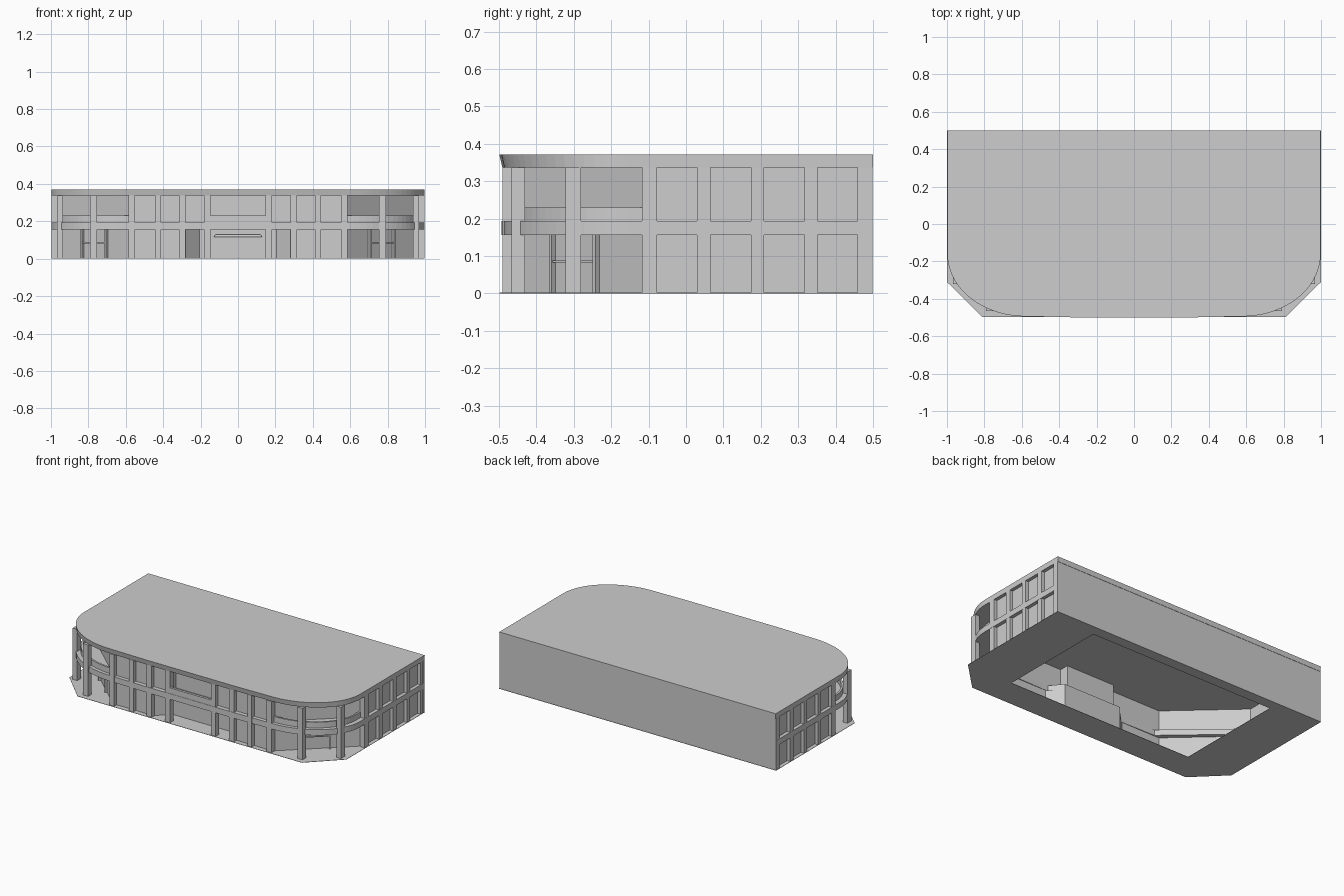
import bpy, bmesh, math
from mathutils import Vector

if "Cube" in bpy.data.objects:
    bpy.data.objects.remove(bpy.data.objects["Cube"], do_unlink=True)

grey = bpy.data.materials.new("plain grey")
grey.use_nodes = True
grey.diffuse_color = (0.61, 0.61, 0.61, 1)
grey.node_tree.nodes["Principled BSDF"].inputs["Base Color"].default_value = (0.61, 0.61, 0.61, 1)

ROOF, CEILING, MID_LOW, MID_TOP, CURB_TOP = 0.371, 0.337, 0.156, 0.193, 0.23
SIDE_X, FRONT_Y = 0.998, -0.491
PANE_Y, PANE_X = -0.465, 0.975


def finish(name, bm, mirror):
    bmesh.ops.recalc_face_normals(bm, faces=bm.faces)
    mesh = bpy.data.meshes.new(name)
    bm.to_mesh(mesh)
    bm.free()
    mesh.materials.append(grey)
    obj = bpy.data.objects.new(name, mesh)
    bpy.context.collection.objects.link(obj)
    if mirror:
        obj.modifiers.new("other_side", 'MIRROR')
    return obj


def prism(name, bottom, z0, z1, top=None, mirror=False):
    """Vertical solid between two outlines."""
    bm = bmesh.new()
    low = [bm.verts.new((x, y, z0)) for x, y in bottom]
    high = [bm.verts.new((x, y, z1)) for x, y in (top or bottom)]
    bm.faces.new(low)
    bm.faces.new(high)
    for i in range(len(low)):
        j = (i + 1) % len(low)
        bm.faces.new((low[i], low[j], high[j], high[i]))
    return finish(name, bm, mirror)


def box(name, x0, x1, y0, y1, z0, z1, mirror=False):
    return prism(name, [(x0, y0), (x1, y0), (x1, y1), (x0, y1)], z0, z1, mirror=mirror)


def ribbon(name, path, thick, z0, z1, mirror=False):
    """Wall following a path, thickened to the right of its direction."""
    pts = [Vector(p) for p in path]
    dirs = [(b - a).normalized() for a, b in zip(pts, pts[1:])]
    bm = bmesh.new()
    rings = []
    for i, p in enumerate(pts):
        before, after = dirs[max(i - 1, 0)], dirs[min(i, len(dirs) - 1)]
        d = (before + after).normalized()
        q = p + Vector((d.y, -d.x)) * thick / d.dot(after)
        rings.append([bm.verts.new((v.x, v.y, z)) for v, z in
                      ((p, z0), (q, z0), (q, z1), (p, z1))])
    for a, b in zip(rings, rings[1:]):
        for k in range(4):
            bm.faces.new((a[k], a[(k + 1) % 4], b[(k + 1) % 4], b[k]))
    bm.faces.new(rings[0])
    bm.faces.new(rings[-1])
    return finish(name, bm, mirror)


def corner(inset, side_inset=0, steps=18):
    """Elliptical front corner on the +x side, running from side to front."""
    cx, cy = 0.58, -0.16
    rx, ry = SIDE_X - cx - side_inset, 0.334 - inset
    angles = [math.pi / 2 * i / steps for i in range(steps + 1)]
    return [(cx + rx * math.cos(a), cy - ry * math.sin(a)) for a in angles]


def footprint(inset, back, side_inset=0):
    """Outline with straight sides and a very slightly bowed front."""
    half = [(SIDE_X - side_inset, back)] + corner(inset, side_inset) + [(0.32, -0.499 + inset)]
    return half + [(-x, y) for x, y in reversed(half)]


# Ground plate with clipped corners and a rectangular opening
prism("ground_plate", [(0, 0.5), (1, 0.5), (1, -0.31), (0.81, -0.498), (0, -0.498),
                       (0, -0.31), (0.67, -0.31), (0.67, 0.43), (0, 0.43)],
      0, 0.002, mirror=True)

# Roof with a slightly sloped front edge, storey band and back wall
prism("roof", footprint(0.008, 0.5, 0.001), CEILING, ROOF, top=footprint(0, 0.5))
ribbon("storey_band", footprint(0.006, 0.49), 0.04, MID_LOW, MID_TOP)
box("back_wall", -SIDE_X, SIDE_X, 0.48, 0.498, 0, CEILING)

# Straight piers along the front and the sides
for x0, x1 in ((0.148, 0.183), (0.28, 0.315), (0.412, 0.443), (0.55, 0.585)):
    box("front_pier", x0, x1, FRONT_Y, PANE_Y + 0.01, 0, CEILING, mirror=True)
for y0, y1 in ((-0.118, -0.078), (0.03, 0.065), (0.174, 0.208), (0.317, 0.351), (0.459, 0.49)):
    box("side_pier", PANE_X - 0.01, SIDE_X - 0.001, y0, y1, 0, CEILING, mirror=True)

# Square corner pillars
box("side_corner_pillar", 0.935, 0.968, -0.322, -0.281, 0, CEILING, mirror=True)
box("front_corner_pillar", 0.755, 0.792, -0.466, -0.43, 0, CEILING, mirror=True)

# Recessed window panes
ribbon("side_panes", [(PANE_X, 0.49), (PANE_X, -0.1)], 0.01, 0, CEILING, mirror=True)
box("upper_front_panes", 0.165, 0.58, PANE_Y, PANE_Y + 0.01, MID_LOW, CEILING, mirror=True)
box("lower_front_panes", 0.285, 0.58, PANE_Y, PANE_Y + 0.01, 0, MID_LOW, mirror=True)

# Diagonal walls behind the open corners, with balcony floor and curb
wall_start, wall_end = Vector((0.575, PANE_Y)), Vector((PANE_X, -0.1))
ribbon("diagonal_wall", [wall_end, wall_start], 0.01, 0, CEILING, mirror=True)
prism("balcony_floor", [(0.97, -0.06)] + corner(0.02, 0.02) + [(0.53, -0.47), (0.53, -0.45)],
      MID_LOW, MID_TOP, mirror=True)
ribbon("balcony_curb", [(0.968, -0.1)] + corner(0.028, 0.03),
       0.012, MID_TOP, CURB_TOP, mirror=True)


# Corner doors on the diagonal walls
def on_wall(t):
    return wall_start.lerp(wall_end, t)


for t in (0.3, 0.62):
    ribbon("corner_door_post", [on_wall(t), on_wall(t + 0.02)], 0.015, 0, MID_LOW, mirror=True)
ribbon("corner_door_rail", [on_wall(0.31), on_wall(0.63)], 0.012, 0.082, 0.088, mirror=True)

# Splayed main entrance under a floor slab
ribbon("entrance_wall", [(0.285, PANE_Y), (0.205, -0.385), (-0.205, -0.385), (-0.285, PANE_Y)],
       0.01, 0, MID_LOW)
prism("entrance_ceiling", [(-0.29, -0.475), (0.29, -0.475), (0.21, -0.375), (-0.21, -0.375)],
      MID_LOW, MID_TOP)
prism("entrance_canopy", [(-0.13, -0.41), (0.13, -0.41), (0.13, -0.38), (-0.13, -0.38)],
      0.115, 0.13, top=[(-0.12, -0.395), (0.12, -0.395), (0.12, -0.38), (-0.12, -0.38)])

# Recessed upper centre window with its flush curb
ribbon("upper_recess", [(0.165, PANE_Y), (0.165, -0.405), (-0.165, -0.405), (-0.165, PANE_Y)],
       0.01, MID_TOP, CEILING)
box("upper_recess_curb", -0.15, 0.15, FRONT_Y, -0.475, MID_TOP, CURB_TOP)
